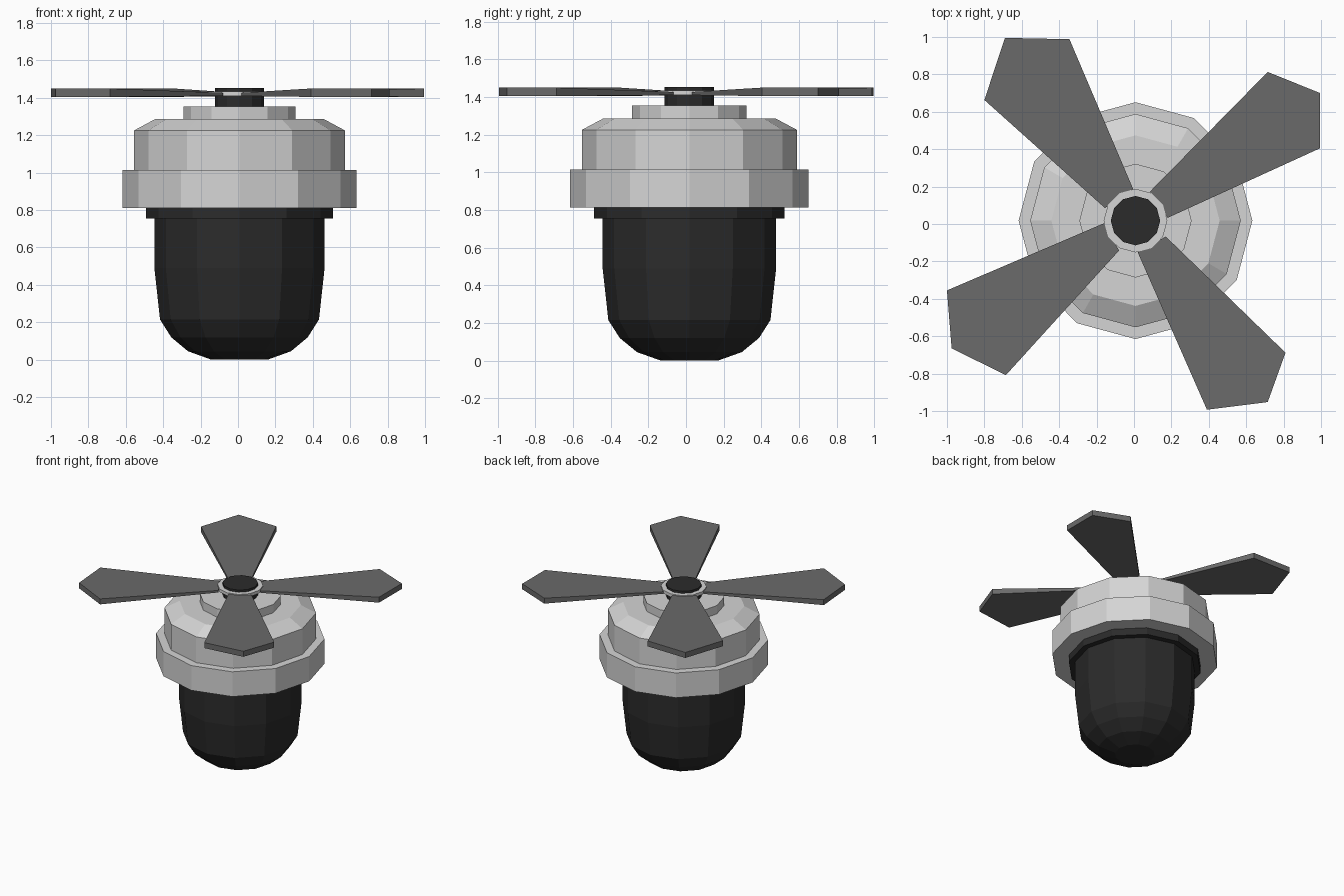
import bpy, bmesh, math

if "Cube" in bpy.data.objects:
    bpy.data.objects.remove(bpy.data.objects["Cube"])

CX, CY = 0.008, 0.018      # axis of the body
SIDES = 12


def material(name, v):
    m = bpy.data.materials.new(name)
    m.diffuse_color = (v, v, v, 1)
    m.use_nodes = True
    m.node_tree.nodes["Principled BSDF"].inputs["Base Color"].default_value = m.diffuse_color
    return m


LIGHT = material("light_grey", 0.66)
BLADE = material("mid_grey", 0.145)
DARK = material("near_black", 0.024)


def finish(name, bm, mat):
    bmesh.ops.recalc_face_normals(bm, faces=bm.faces)
    me = bpy.data.meshes.new(name)
    bm.to_mesh(me)
    bm.free()
    me.materials.append(mat)
    ob = bpy.data.objects.new(name, me)
    bpy.context.collection.objects.link(ob)
    return ob


def lathe(name, profile, mat, sy=1.013):
    """Closed solid turned from (radius, height) points, bottom to top."""
    bm = bmesh.new()
    rings = []
    for r, z in profile:
        rings.append([bm.verts.new((CX + r * math.cos(a), CY + sy * r * math.sin(a), z))
                      for a in (math.tau * i / SIDES for i in range(SIDES))])
    for lo, hi in zip(rings, rings[1:]):
        for i in range(SIDES):
            j = (i + 1) % SIDES
            bm.faces.new((lo[i], lo[j], hi[j], hi[i]))
    bm.faces.new(rings[0])
    bm.faces.new(rings[-1])
    return finish(name, bm, mat)


# Dark rounded bowl and its rim
lathe("bowl", [(0.15, 0.0), (0.275, 0.045), (0.365, 0.12), (0.425, 0.215),
               (0.455, 0.49), (0.455, 0.755)], DARK)
lathe("bowl_rim", [(0.50, 0.755), (0.50, 0.812)], DARK)

# Light motor housing
lathe("lower_band", [(0.625, 0.812), (0.625, 1.015)], LIGHT)
lathe("housing", [(0.563, 1.015), (0.563, 1.226), (0.45, 1.287)], LIGHT)
lathe("top_plate", [(0.30, 1.287), (0.30, 1.355)], LIGHT)

# Hub with washer that holds the blades
lathe("hub", [(0.132, 1.355), (0.132, 1.453)], DARK, 1.0)
lathe("hub_washer", [(0.17, 1.41), (0.17, 1.435)], LIGHT, 1.0)

# Blade outlines: two root corners, then side, tip, side
blades = [
    [(0.085, 0.173), (0.18, 0.033), (0.995, 0.405), (0.995, 0.70), (0.715, 0.813)],
    [(-0.155, 0.085), (-0.005, 0.188), (-0.345, 0.988), (-0.69, 0.995), (-0.80, 0.663)],
    [(-0.08, -0.142), (-0.16, 0.004), (-1.0, -0.355), (-0.975, -0.665), (-0.685, -0.808)],
    [(0.17, -0.067), (0.02, -0.152), (0.39, -0.993), (0.715, -0.952), (0.81, -0.688)],
]
for n, outline in enumerate(blades, 1):
    bm = bmesh.new()
    # thin at the root, thicker over the outer end
    heights = [(1.41, 1.427)] * 2 + [(1.405, 1.45)] * 3
    low = [bm.verts.new((x, y, h[0])) for (x, y), h in zip(outline, heights)]
    top = [bm.verts.new((x, y, h[1])) for (x, y), h in zip(outline, heights)]
    bm.faces.new(low)
    bm.faces.new(top)
    for i in range(5):
        j = (i + 1) % 5
        bm.faces.new((low[i], low[j], top[j], top[i]))
    finish(f"blade_{n}", bm, BLADE)
